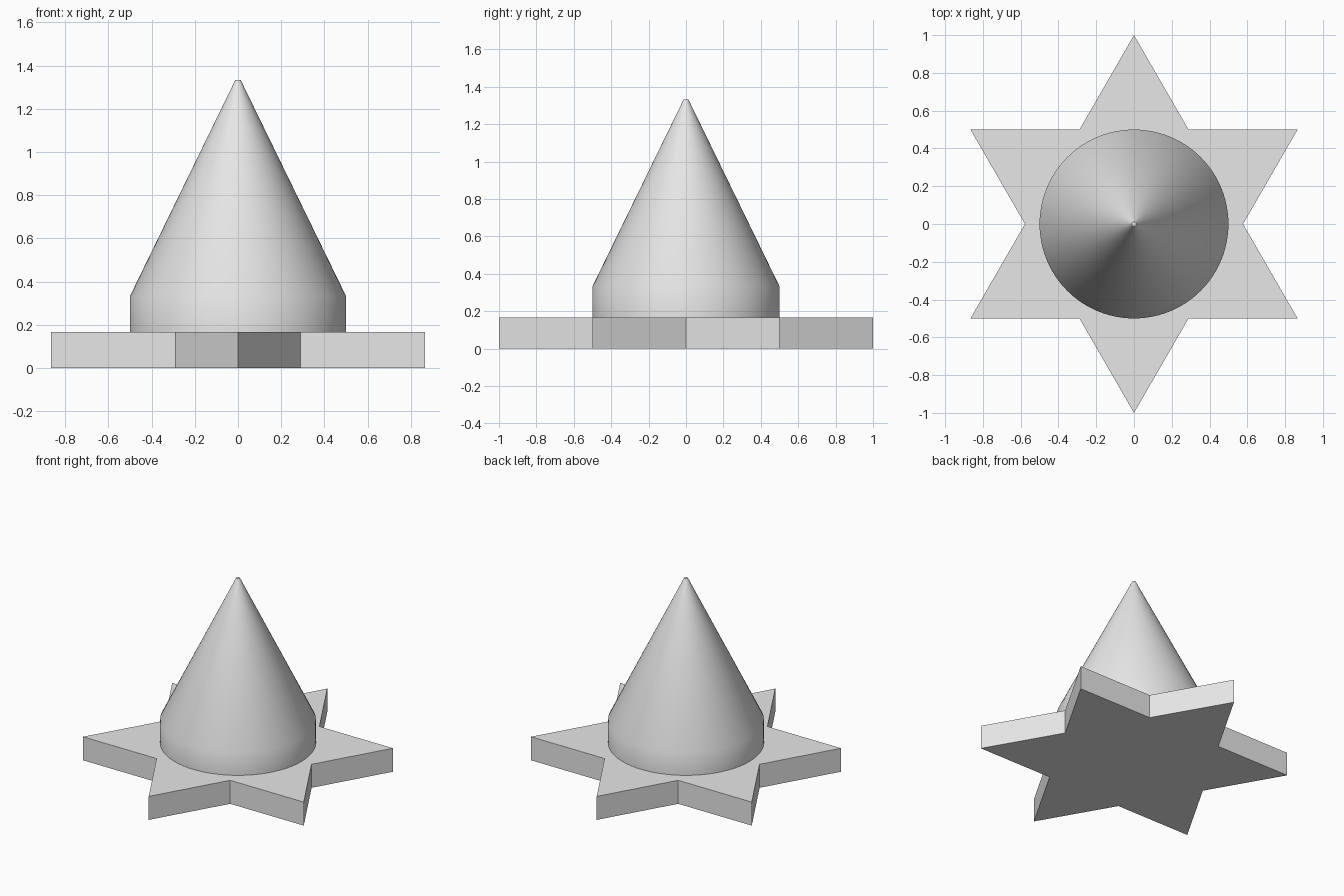
import bpy, bmesh, math

if "Cube" in bpy.data.objects:
    bpy.data.objects.remove(bpy.data.objects["Cube"])

grey = bpy.data.materials.new("light grey")
grey.diffuse_color = (0.8, 0.8, 0.8, 1)
grey.use_nodes = True
grey.node_tree.nodes["Principled BSDF"].inputs["Base Color"].default_value = grey.diffuse_color


def loft(name, rings):
    """Skin a stack of equal-length point rings and cap both ends."""
    bm = bmesh.new()
    loops = [[bm.verts.new(p) for p in ring] for ring in rings]
    n = len(loops[0])
    for low, high in zip(loops, loops[1:]):
        for i in range(n):
            j = (i + 1) % n
            bm.faces.new((low[i], low[j], high[j], high[i]))
    bm.faces.new(loops[0][::-1])
    bm.faces.new(loops[-1])
    mesh = bpy.data.meshes.new(name)
    bm.to_mesh(mesh)
    bm.free()
    mesh.materials.append(grey)
    obj = bpy.data.objects.new(name, mesh)
    bpy.context.collection.objects.link(obj)
    return obj


def ring(radii, count, z):
    """Points around z starting at +y, cycling through the given radii."""
    step = 2 * math.pi / count
    return [(-radii[i % len(radii)] * math.sin(i * step),
             radii[i % len(radii)] * math.cos(i * step), z)
            for i in range(count)]


BASE_TOP = 1 / 6

# Six-pointed star base
star = (1.0, 1 / math.sqrt(3))
loft("star_base", [ring(star, 12, 0), ring(star, 12, BASE_TOP)])

# Round collar tapering into a blunt-tipped cone
profile = [(0.5, BASE_TOP), (0.5, 1 / 3), (0.0125, 4 / 3)]
cone = loft("cone_body", [ring((r,), 96, z) for r, z in profile])
bpy.context.view_layer.objects.active = cone
cone.select_set(True)
bpy.ops.object.shade_smooth_by_angle(angle=math.radians(30))
